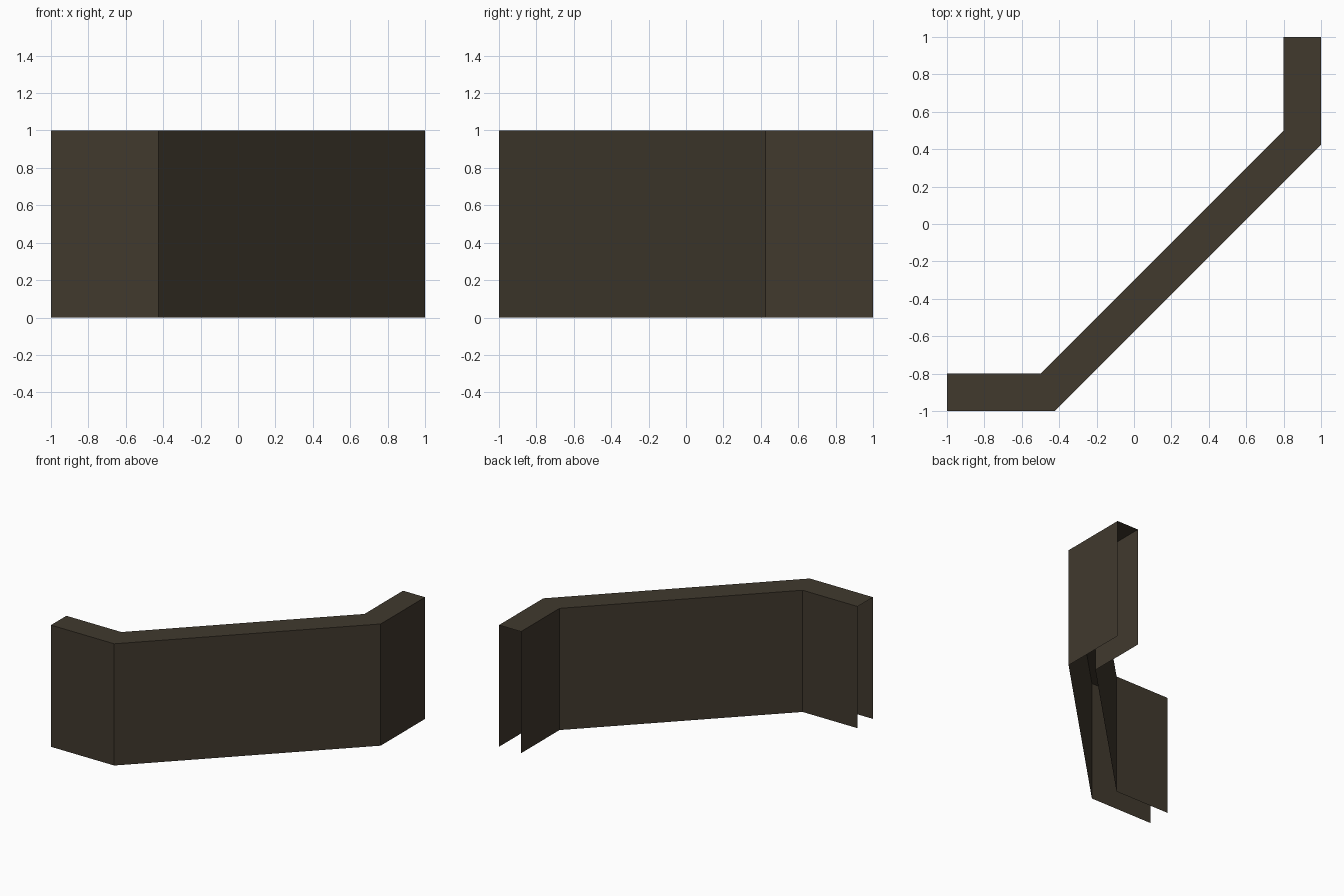
import bpy, bmesh

if "Cube" in bpy.data.objects:
    bpy.data.objects.remove(bpy.data.objects["Cube"])

# plan outlines of the two wall skins, from left end to back end
OUTER = [(-1, -1), (-0.425, -1), (1, 0.425), (1, 1)]
INNER = [(-1, -0.8), (-0.5, -0.8), (0.8, 0.5), (0.8, 1)]
HEIGHT = 1.0

mat = bpy.data.materials.new("dark brown")
mat.diffuse_color = (0.052, 0.041, 0.027, 1)
mat.use_nodes = True
mat.node_tree.nodes["Principled BSDF"].inputs["Base Color"].default_value = mat.diffuse_color


def strip(name, rail_a, rail_b):
    """Flat quads bridging two rails of 3D points."""
    bm = bmesh.new()
    a = [bm.verts.new(p) for p in rail_a]
    b = [bm.verts.new(p) for p in rail_b]
    for i in range(len(a) - 1):
        bm.faces.new((a[i], a[i + 1], b[i + 1], b[i]))
    mesh = bpy.data.meshes.new(name)
    bm.to_mesh(mesh)
    bm.free()
    mesh.materials.append(mat)
    obj = bpy.data.objects.new(name, mesh)
    bpy.context.collection.objects.link(obj)
    return obj


def rail(outline, z):
    return [(x, y, z) for x, y in outline]


# outer and inner wall skins plus the top cap; ends and underside stay open
strip("outer_wall", rail(OUTER, 0), rail(OUTER, HEIGHT))
strip("inner_wall", rail(INNER, HEIGHT), rail(INNER, 0))
strip("top_cap", rail(OUTER, HEIGHT), rail(INNER, HEIGHT))
